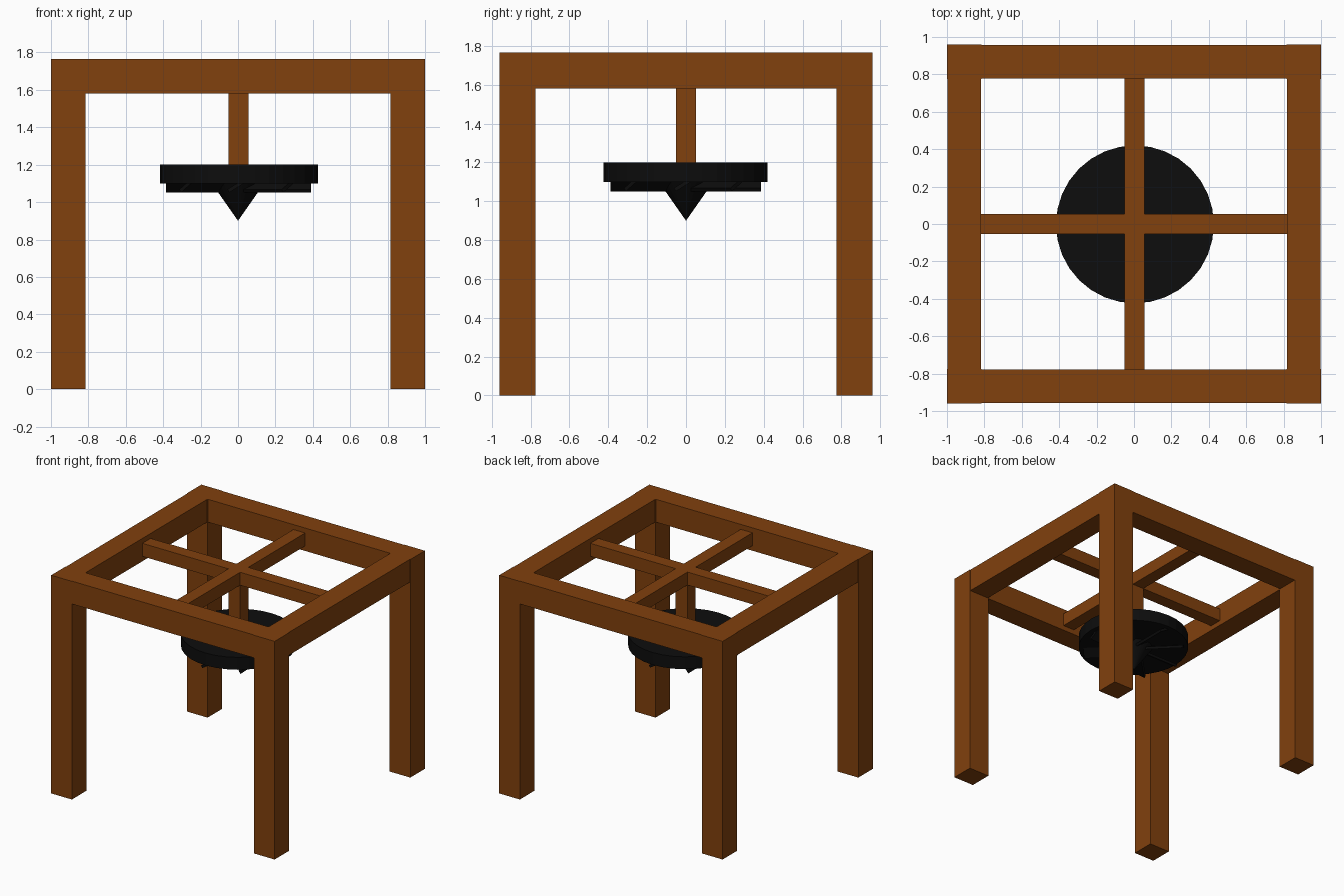
import bpy, math
from mathutils import Matrix, Vector

if "Cube" in bpy.data.objects:
    bpy.data.objects.remove(bpy.data.objects["Cube"])


def material(name, rgb):
    m = bpy.data.materials.new(name)
    m.diffuse_color = (*rgb, 1)
    m.use_nodes = True
    m.node_tree.nodes["Principled BSDF"].inputs["Base Color"].default_value = m.diffuse_color
    return m


wood = material("wood", (0.22, 0.052, 0.004))
black = material("black", (0.004, 0.004, 0.004))


def box(name, center, size, mat):
    bpy.ops.mesh.primitive_cube_add(size=1, location=center)
    ob = bpy.context.object
    ob.name = name
    ob.data.transform(Matrix.Diagonal((*size, 1)))
    ob.data.materials.append(mat)
    return ob


LEG, TOP, X, Y = 0.185, 1.765, 0.9075, 0.8675
BAR, BEAM_Z = 0.105, 1.765 - 0.0925

# Four corner legs
for sx, side in ((-1, "left"), (1, "right")):
    for sy, end in ((-1, "front"), (1, "back")):
        box(f"{end}_{side}_leg", (sx * X, sy * Y, TOP / 2), (LEG, LEG, TOP), wood)

# Top frame beams between the legs
for s, side, end in ((-1, "left", "front"), (1, "right", "back")):
    box(f"{end}_beam", (0, s * Y, BEAM_Z), (2 * X - LEG, LEG - 0.008, LEG), wood)
    box(f"{side}_beam", (s * X, 0, BEAM_Z), (LEG - 0.008, 2 * Y - LEG, LEG), wood)

# Crossing bars and the hanging post
CX = 0.003
box("cross_bar_x", (0, 0, BEAM_Z), (2 * X - LEG + 0.01, BAR, BAR), wood)
box("cross_bar_y", (CX, 0, BEAM_Z), (BAR, 2 * Y - LEG + 0.01, BAR), wood)
box("hanging_post", (CX, 0, 1.41), (BAR, BAR, 0.43), wood)

# Round disc
bpy.ops.mesh.primitive_cylinder_add(vertices=32, radius=0.422, depth=0.1, location=(0.005, -0.002, 1.15))
disc = bpy.context.object
disc.name = "disc"
disc.data.materials.append(black)

# Downward spike in the middle
bpy.ops.mesh.primitive_cone_add(vertices=32, radius1=0.14, radius2=0, depth=0.2,
                                location=(0, 0, 1.0), rotation=(math.pi, 0, 0))
spike = bpy.context.object
spike.name = "center_spike"
spike.data.materials.append(black)

# Eight pitched blades under the disc
for i in range(8):
    blade = box(f"blade_{i + 1}", (0, 0, 0), (0.38, 0.13, 0.02), black)
    blade.matrix_world = (Matrix.Translation(Vector((0.003, -0.002, 1.094)))
                          @ Matrix.Rotation(i * math.pi / 4, 4, 'Z')
                          @ Matrix.Translation(Vector((0.197, 0, 0)))
                          @ Matrix.Rotation(math.radians(32), 4, 'X'))
